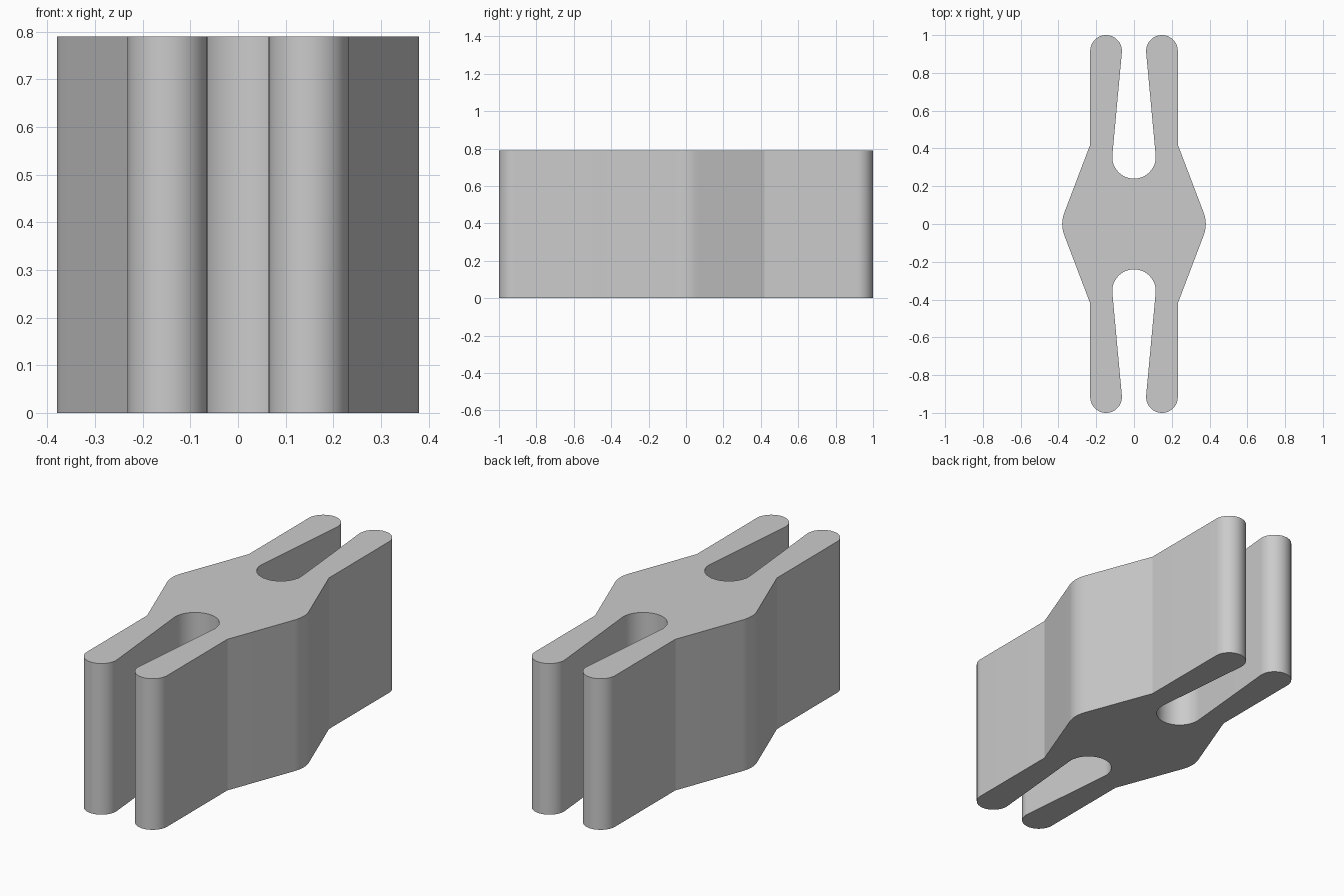
import bpy, bmesh
from math import sin, cos, radians

if "Cube" in bpy.data.objects:
    bpy.data.objects.remove(bpy.data.objects["Cube"])

HEIGHT = 0.79


def arc(cx, cy, r, start, end, steps):
    """Points along a circular arc, angles in degrees."""
    angles = [radians(start + (end - start) * i / steps) for i in range(steps + 1)]
    return [(cx + r * cos(a), cy + r * sin(a)) for a in angles]


# One quarter of the outline: rounded shoulder, flank, arm tip, tapered slot
quarter = arc(0.213, 0, 0.167, 0, 21, 6)
quarter += [(0.232, 0.42)]
quarter += arc(0.148, 0.916, 0.084, 0, 185.3, 24)
quarter += arc(0, 0.355, 0.115, 5.3, -90, 14)

# Mirror to a half, then to the full closed loop
half = quarter + [(-x, y) for x, y in quarter[-2::-1]]
outline = half + [(x, -y) for x, y in half[-2:0:-1]]

# Extrude the outline upward
bm = bmesh.new()
base = bm.faces.new([bm.verts.new((x, y, 0)) for x, y in outline])
top = bmesh.ops.extrude_face_region(bm, geom=[base], use_keep_orig=True)
bmesh.ops.translate(bm, vec=(0, 0, HEIGHT),
                    verts=[g for g in top["geom"] if isinstance(g, bmesh.types.BMVert)])
bmesh.ops.recalc_face_normals(bm, faces=bm.faces)
mesh = bpy.data.meshes.new("double_ended_clip")
bm.to_mesh(mesh)
bm.free()

clip = bpy.data.objects.new("double_ended_clip", mesh)
bpy.context.collection.objects.link(clip)

# Plain grey material
grey = bpy.data.materials.new("light_grey")
grey.use_nodes = True
color = (0.6, 0.6, 0.6, 1)
grey.diffuse_color = color
grey.node_tree.nodes["Principled BSDF"].inputs["Base Color"].default_value = color
mesh.materials.append(grey)

# Smooth the rounded walls, keep the corners crisp
bpy.ops.object.select_all(action="DESELECT")
clip.select_set(True)
bpy.context.view_layer.objects.active = clip
bpy.ops.object.shade_smooth_by_angle(angle=radians(15))
